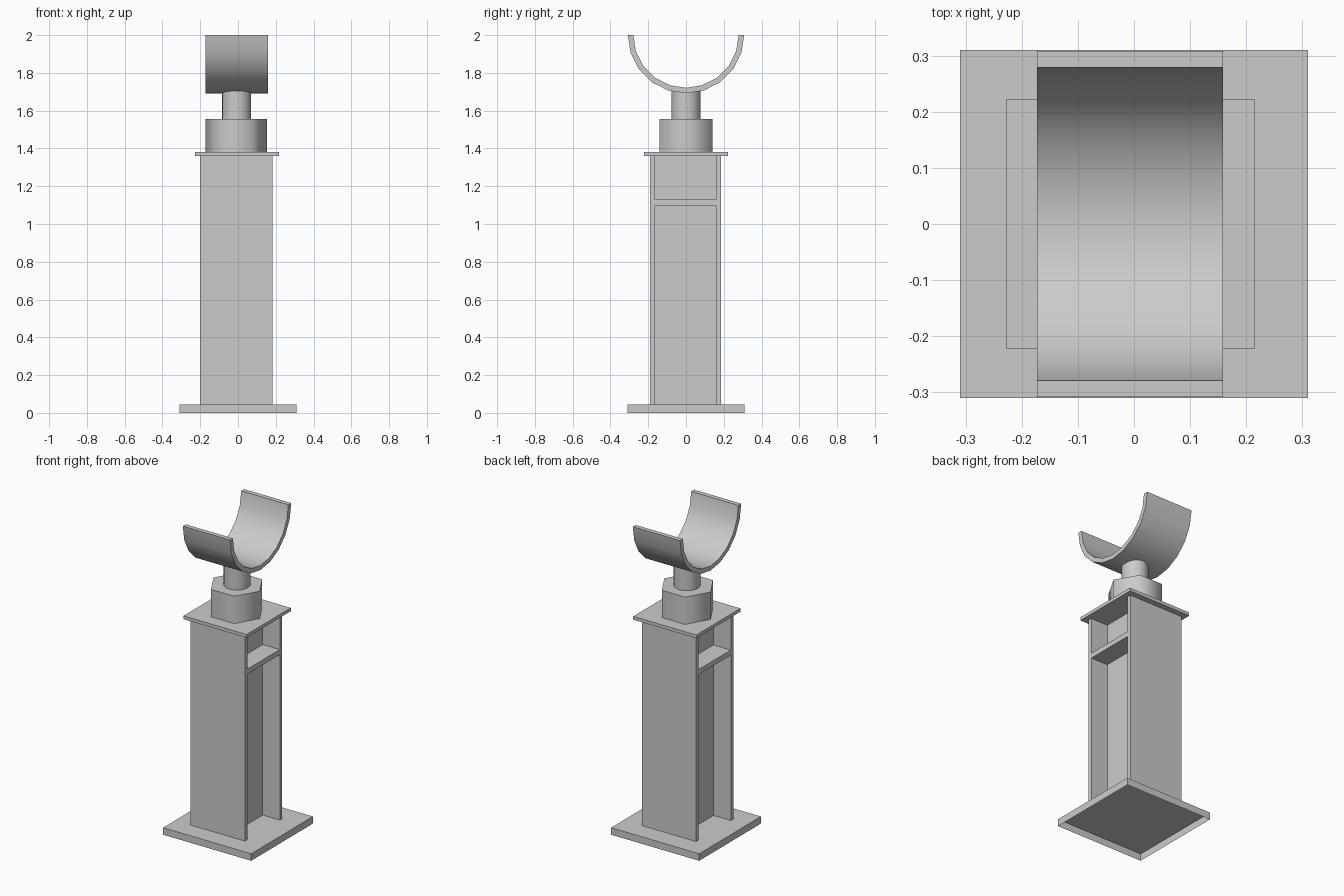
import bpy, bmesh, math
from mathutils import Matrix, Vector

cube = bpy.data.objects.get("Cube")
if cube:
    bpy.data.objects.remove(cube, do_unlink=True)

grey = bpy.data.materials.new("light grey")
grey.use_nodes = True
colour = (0.6, 0.6, 0.6, 1)
grey.diffuse_color = colour
grey.node_tree.nodes["Principled BSDF"].inputs["Base Color"].default_value = colour


def finish(name, bm, smooth_angle=None):
    bmesh.ops.recalc_face_normals(bm, faces=bm.faces)
    mesh = bpy.data.meshes.new(name)
    bm.to_mesh(mesh)
    bm.free()
    mesh.materials.append(grey)
    obj = bpy.data.objects.new(name, mesh)
    bpy.context.collection.objects.link(obj)
    if smooth_angle:
        bpy.ops.object.select_all(action='DESELECT')
        obj.select_set(True)
        bpy.context.view_layer.objects.active = obj
        bpy.ops.object.shade_smooth_by_angle(angle=math.radians(smooth_angle))
    return obj


def box(name, low, high, open_bottom=False):
    low, high = Vector(low), Vector(high)
    bm = bmesh.new()
    size = Matrix.Diagonal((*(high - low), 1))
    bmesh.ops.create_cube(bm, size=1, matrix=Matrix.Translation((low + high) / 2) @ size)
    bmesh.ops.recalc_face_normals(bm, faces=bm.faces)
    if open_bottom:
        under = [f for f in bm.faces if f.normal.z < -0.9]
        bmesh.ops.delete(bm, geom=under, context='FACES_ONLY')
    finish(name, bm)


def prism(name, x, radius, z0, z1, sides, smooth_angle):
    bm = bmesh.new()
    bmesh.ops.create_cone(bm, cap_ends=True, segments=sides, radius1=radius, radius2=radius,
                          depth=z1 - z0, matrix=Matrix.Translation((x, 0, (z0 + z1) / 2)))
    # Turn the prism so that a corner points along x
    corner = max(bm.verts, key=lambda v: v.co.x).co
    turn = -math.atan2(corner.y, corner.x - x)
    bmesh.ops.rotate(bm, verts=bm.verts, cent=(x, 0, 0), matrix=Matrix.Rotation(turn, 3, 'Z'))
    finish(name, bm, smooth_angle)


# Base plate, open underneath
box("base_plate", (-0.31, -0.31, 0), (0.31, 0.31, 0.045), open_bottom=True)

# Column: two flanges, thick web and a stiffener across it
left, right, foot, head = -0.2, 0.182, 0.045, 1.36
box("front_flange", (left, -0.19, foot), (right, -0.165, head))
box("back_flange", (left, 0.16, foot), (right, 0.185, head))
box("web", (-0.078, -0.165, foot), (0.062, 0.16, head))
box("stiffener", (left, -0.165, 1.098), (right, 0.16, 1.13))

# Cap plate, hexagonal nut and stem
box("cap_plate", (-0.228, -0.222, 1.36), (0.216, 0.222, 1.381))
prism("hex_nut", -0.01, 0.163, 1.381, 1.555, 6, 65)
prism("stem", -0.007, 0.077, 1.555, 1.715, 24, 40)

# Half-pipe saddle: arc profile extruded along x
bm = bmesh.new()
steps = 10
angles = [math.pi * i / steps for i in range(steps + 1)]
arc = [(0.308, a) for a in angles] + [(0.279, a) for a in reversed(angles)]
ring = [bm.verts.new((-0.173, -r * math.cos(a), 2 - r * math.sin(a))) for r, a in arc]
strip = [bm.faces.new((ring[i], ring[i + 1], ring[-i - 2], ring[-i - 1])) for i in range(steps)]
grown = bmesh.ops.extrude_face_region(bm, geom=strip, use_keep_orig=True)
bmesh.ops.translate(bm, vec=(0.332, 0, 0),
                    verts=[g for g in grown["geom"] if isinstance(g, bmesh.types.BMVert)])
finish("saddle", bm, 40)
